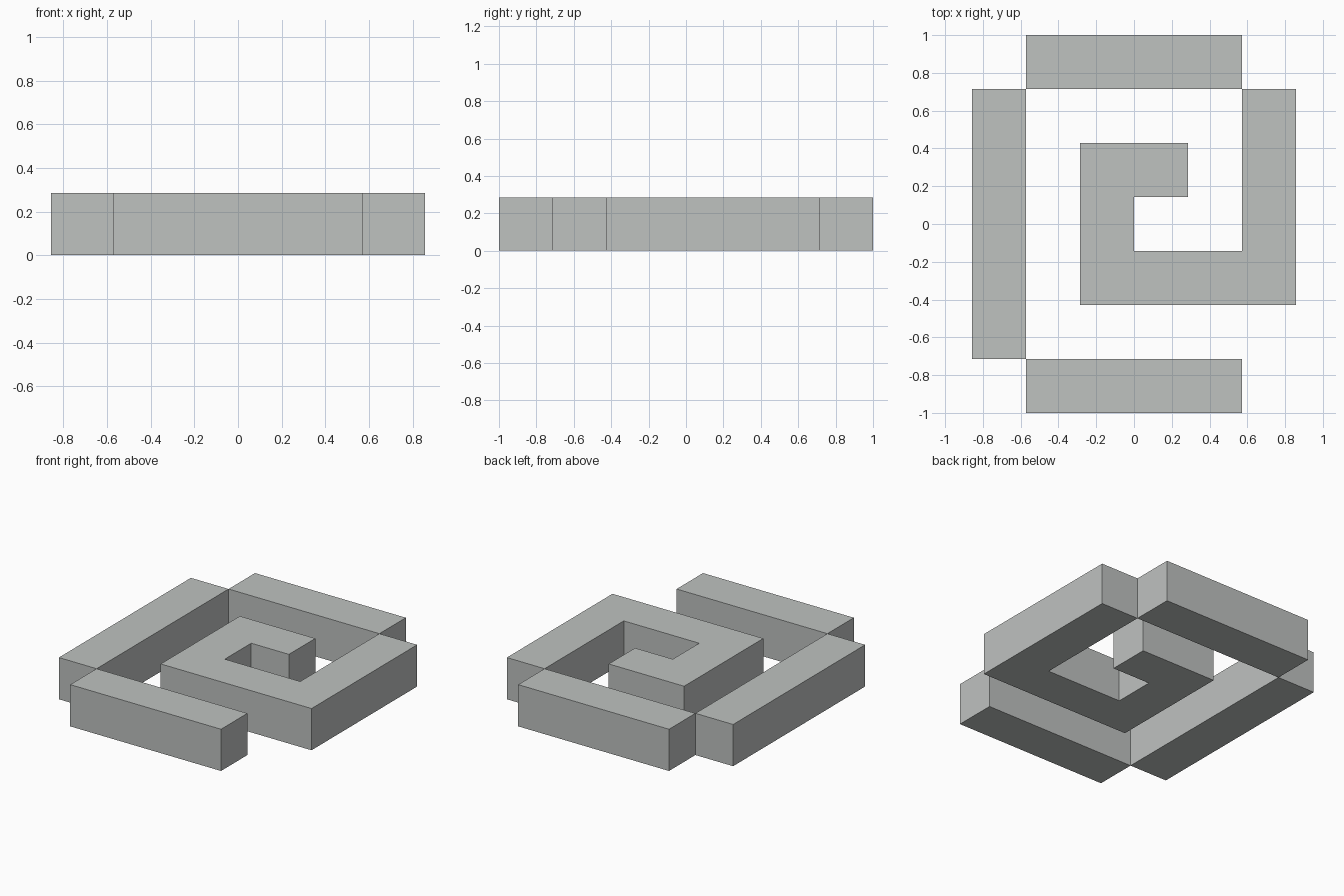
import bpy
import bmesh

cube = bpy.data.objects.get("Cube")
if cube:
    bpy.data.objects.remove(cube, do_unlink=True)

U = 1 / 7          # layout module
HEIGHT = 2 * U     # every wall is as tall as it is wide

grey = bpy.data.materials.new("light_grey")
grey.use_nodes = True
colour = (0.52, 0.54, 0.53, 1)
grey.diffuse_color = colour
grey.node_tree.nodes["Principled BSDF"].inputs["Base Color"].default_value = colour


def prism(name, outline):
    """Extrude a counter-clockwise outline, in modules, up from the ground."""
    bm = bmesh.new()
    base = bm.faces.new([bm.verts.new((x * U, y * U, 0)) for x, y in outline])
    top = bmesh.ops.extrude_face_region(bm, geom=[base], use_keep_orig=True)["geom"]
    bmesh.ops.translate(bm, vec=(0, 0, HEIGHT),
                        verts=[v for v in top if isinstance(v, bmesh.types.BMVert)])
    bmesh.ops.recalc_face_normals(bm, faces=bm.faces)
    mesh = bpy.data.meshes.new(name)
    bm.to_mesh(mesh)
    bm.free()
    mesh.materials.append(grey)
    obj = bpy.data.objects.new(name, mesh)
    bpy.context.collection.objects.link(obj)


def bar(name, x0, x1, y0, y1):
    prism(name, [(x0, y0), (x1, y0), (x1, y1), (x0, y1)])


# Outer straight walls, touching at their corners
bar("front_wall", -4, 4, -7, -5)
bar("back_wall", -4, 4, 5, 7)
bar("right_wall", -6, -4, -5, 5)

# Left wall turning inward into the central hook
prism("inner_spiral", [(-2, -3), (6, -3), (6, 5), (4, 5), (4, -1), (0, -1),
                       (0, 1), (2, 1), (2, 3), (-2, 3)])
